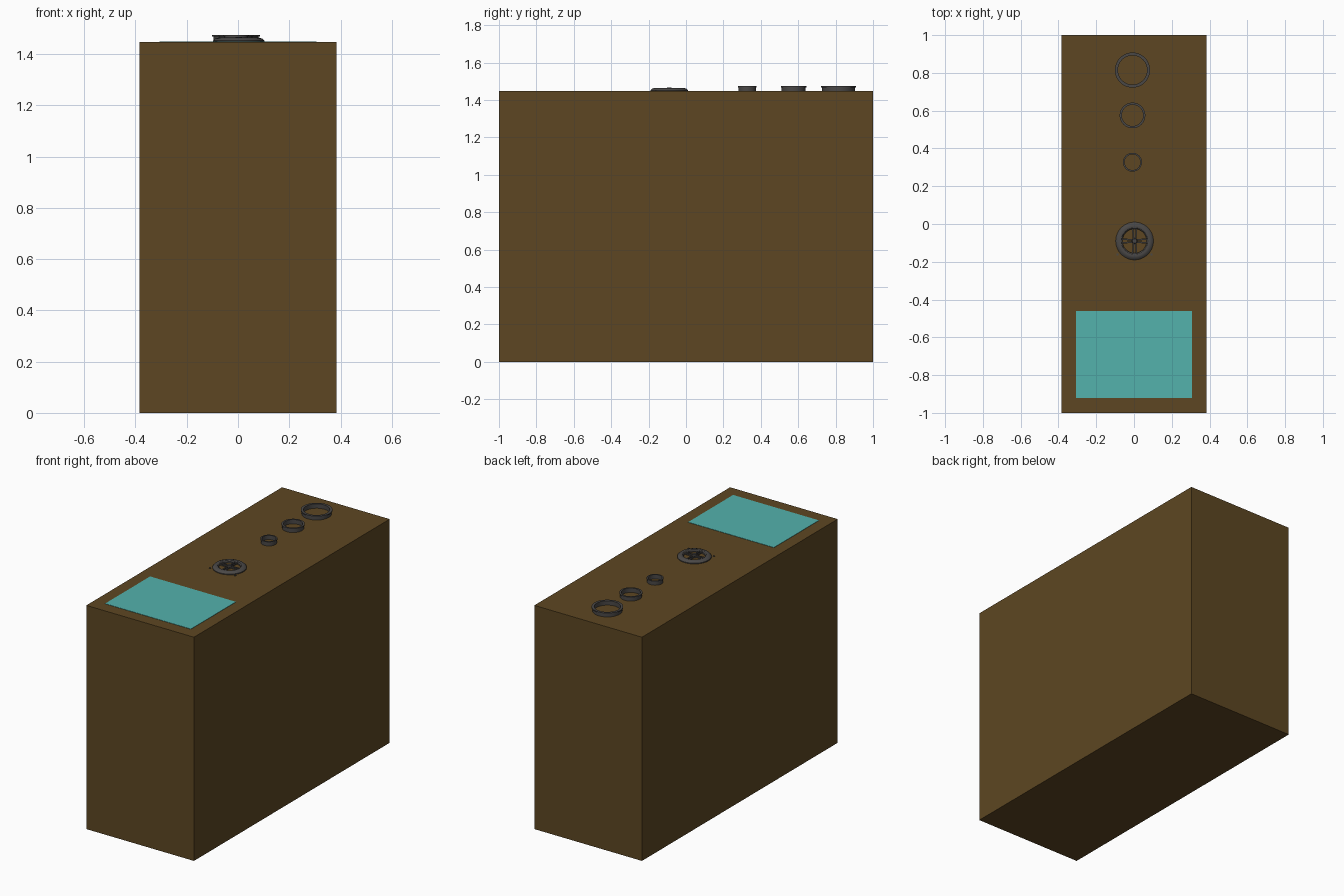
import bpy
import bmesh
from math import cos, sin, pi
from mathutils import Matrix

cube = bpy.data.objects.get("Cube")
if cube:
    bpy.data.objects.remove(cube, do_unlink=True)

TOP = 1.447


def material(name, rgb):
    mat = bpy.data.materials.new(name)
    mat.use_nodes = True
    colour = (*rgb, 1)
    mat.diffuse_color = colour
    mat.node_tree.nodes["Principled BSDF"].inputs["Base Color"].default_value = colour
    return mat


brown = material("brown", (0.110, 0.062, 0.016))
teal = material("teal", (0.087, 0.445, 0.415))
grey = material("dark_grey", (0.068, 0.064, 0.062))


def finish(name, bm, mat, smooth=False):
    bmesh.ops.recalc_face_normals(bm, faces=bm.faces)
    mesh = bpy.data.meshes.new(name)
    bm.to_mesh(mesh)
    bm.free()
    mesh.materials.append(mat)
    obj = bpy.data.objects.new(name, mesh)
    bpy.context.collection.objects.link(obj)
    if smooth:
        bpy.ops.object.select_all(action="DESELECT")
        obj.select_set(True)
        bpy.context.view_layer.objects.active = obj
        bpy.ops.object.shade_smooth_by_angle(angle=pi / 6)
    return obj


def add_box(bm, low, high, spin=0):
    size = [b - a for a, b in zip(low, high)]
    mid = [(a + b) / 2 for a, b in zip(low, high)]
    matrix = (Matrix.Rotation(spin, 4, "Z") @ Matrix.Translation(mid)
              @ Matrix.Diagonal((*size, 1)))
    bmesh.ops.create_cube(bm, size=1, matrix=matrix)


def box(name, low, high, mat):
    bm = bmesh.new()
    add_box(bm, low, high)
    return finish(name, bm, mat)


def add_lathe(bm, profile, sides=48):
    """Revolve a closed (radius, height) profile around z."""
    loops = []
    for i in range(sides):
        a = 2 * pi * i / sides
        loops.append([bm.verts.new((r * cos(a), r * sin(a), z)) for r, z in profile])
    n = len(profile)
    for i, loop in enumerate(loops):
        after = loops[(i + 1) % sides]
        for j in range(n):
            k = (j + 1) % n
            bm.faces.new((loop[j], after[j], after[k], loop[k]))


# Cabinet and its coloured top panel
box("cabinet", (-0.385, -1, 0), (0.385, 1, TOP), brown)
box("top_panel", (-0.307, -0.92, TOP - 0.002), (0.307, -0.46, TOP + 0.002), teal)

# Three flanged collars, growing towards the back
for name, y, r in (("small_collar", 0.327, 0.050),
                   ("medium_collar", 0.575, 0.068),
                   ("large_collar", 0.815, 0.093)):
    bm = bmesh.new()
    wall, hole = r * 0.94, r * 0.83
    add_lathe(bm, [(hole, 0), (wall, 0), (wall, 0.022), (r, 0.022),
                   (r, 0.029), (hole, 0.029)])
    finish(name, bm, grey, True).location = (-0.008, y, TOP - 0.001)

# Wheel rim with a sloping outer side
WHEEL = (0.003, -0.09, TOP - 0.001)
bm = bmesh.new()
add_lathe(bm, [(0.064, 0), (0.100, 0), (0.100, 0.006), (0.092, 0.014),
               (0.080, 0.018), (0.070, 0.016), (0.064, 0.010)])
finish("wheel_rim", bm, grey, True).location = WHEEL

# Paired spokes and the hub
bm = bmesh.new()
for i in range(4):
    for side in (-1, 1):
        add_box(bm, (0.008, side * 0.006 - 0.004, 0.005),
                (0.068, side * 0.006 + 0.004, 0.012), i * pi / 2 + side * 0.05)
finish("wheel_spokes", bm, grey).location = WHEEL

bm = bmesh.new()
bmesh.ops.create_cone(bm, cap_ends=True, segments=24, radius1=0.016, radius2=0.012,
                      depth=0.020, matrix=Matrix.Translation((0, 0, 0.010)))
finish("wheel_hub", bm, grey, True).location = WHEEL

# Small marker studs beside the wheel
for side, name in ((-1, "right_stud"), (1, "left_stud")):
    x, y = WHEEL[0] + side * 0.09, -0.162
    box(name, (x - 0.005, y - 0.005, TOP - 0.001), (x + 0.005, y + 0.005, TOP + 0.004), grey)
